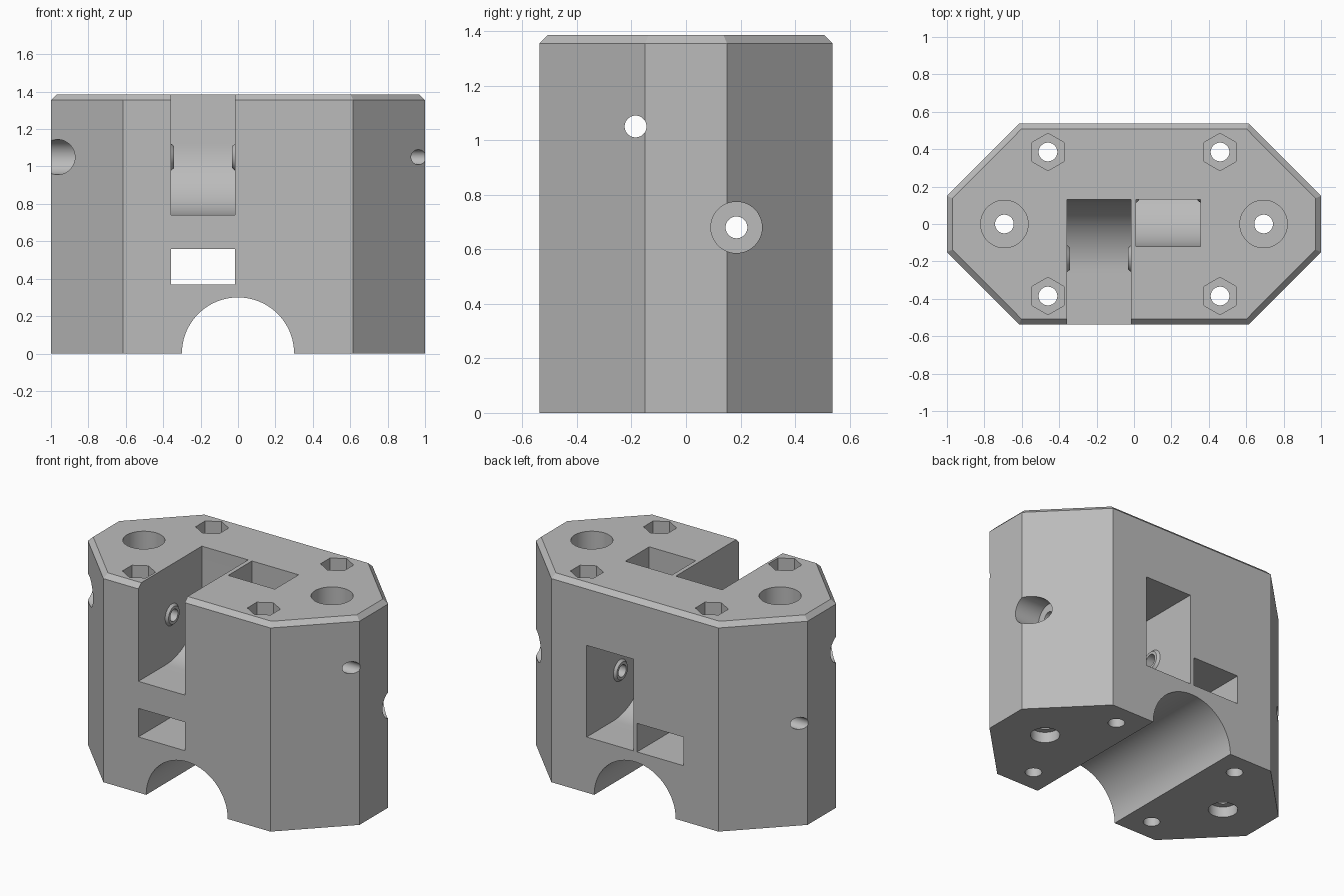
import bpy, bmesh
from math import sin, cos, pi, radians
from mathutils import Vector

if "Cube" in bpy.data.objects:
    bpy.data.objects.remove(bpy.data.objects["Cube"])

H = 1.385
grey = bpy.data.materials.new("light_grey")
grey.use_nodes = True
colour = (0.5, 0.5, 0.5, 1)
grey.diffuse_color = colour
grey.node_tree.nodes["Principled BSDF"].inputs["Base Color"].default_value = colour

PLACE = {
    "x": lambda p, t: Vector((t, p[0], p[1])),
    "y": lambda p, t: Vector((p[0], t, p[1])),
    "z": lambda p, t: Vector((p[0], p[1], t)),
}


def arc(u, v, r, start, end, n):
    angles = [radians(start + (end - start) * i / n) for i in range(n + 1)]
    return [(u + r * cos(a), v + r * sin(a)) for a in angles]


def circle(u, v, r, n=48, turn=0):
    return arc(u, v, r, turn, turn + 360, n)[:-1]


def loft(name, axis, a, b, pts_a, pts_b=None):
    """Closed solid between two outlines placed along an axis."""
    bm = bmesh.new()
    lo = [bm.verts.new(PLACE[axis](p, a)) for p in pts_a]
    hi = [bm.verts.new(PLACE[axis](p, b)) for p in (pts_b or pts_a)]
    bm.faces.new(lo)
    bm.faces.new(hi)
    for i in range(len(lo)):
        j = (i + 1) % len(lo)
        bm.faces.new((lo[i], lo[j], hi[j], hi[i]))
    bmesh.ops.recalc_face_normals(bm, faces=bm.faces)
    mesh = bpy.data.meshes.new(name)
    bm.to_mesh(mesh)
    bm.free()
    ob = bpy.data.objects.new(name, mesh)
    bpy.context.collection.objects.link(ob)
    mesh.materials.append(grey)
    return ob


def combine(body, tool, operation="DIFFERENCE"):
    """Apply a boolean and discard the tool."""
    tool.hide_render = True
    mod = body.modifiers.new(tool.name, "BOOLEAN")
    mod.operation, mod.object, mod.solver = operation, tool, "EXACT"
    bpy.context.view_layer.objects.active = body
    bpy.ops.object.modifier_apply(modifier=mod.name)
    bpy.data.objects.remove(tool)


# Eight-sided block with a chamfered top rim
quarter = [(1, 0.15), (0.615, 0.537)]
outline = quarter + [(-x, y) for x, y in reversed(quarter)]
outline += [(-x, -y) for x, y in outline]
body = loft("block", "z", 0, H, outline)
bm = bmesh.new()
bm.from_mesh(body.data)
rim = [e for e in bm.edges if all(v.co.z > H - 0.01 for v in e.verts)]
bmesh.ops.bevel(bm, geom=rim, offset=0.03, segments=1, affect="EDGES")
bm.to_mesh(body.data)
bm.free()

# Round groove under the block
combine(body, loft("groove", "y", -1, 1, circle(0, 0, 0.3, 96)))

# Front slot, open at the top, with a curved floor
front = [(-0.8, 0.74)] + arc(-0.25, 1.12, 0.38, -90, 0, 24) + [(0.13, 1.6), (-0.8, 1.6)]
combine(body, loft("front_slot", "x", -0.357, -0.016, front))

# Rear chute from the top opening down to the back window
rear = [(0.8, 0.37)] + arc(0.26, 0.75, 0.38, 270, 180, 24)
rear += [(-0.12, 1.6), (0.13, 1.6), (0.13, 0.98), (0.8, 0.98)]
combine(body, loft("rear_chute", "x", 0.012, 0.355, rear))

# Straight passage below the front slot
passage = [(-0.357, 0.37), (-0.016, 0.37), (-0.016, 0.56), (-0.357, 0.56)]
combine(body, loft("passage", "y", -1, 1, passage))

# Axles: tapered bosses on the channel walls, cross bore and head recess
for side, y, z, walls in ((-1, -0.185, 1.05, (-0.357, -0.016)),
                          (1, 0.185, 0.68, (0.012, 0.355))):
    for wall, inward in zip(walls, (1, -1)):
        boss = loft("boss", "x", wall - inward * 0.008, wall + inward * 0.016,
                    circle(y, z, 0.078), circle(y, z, 0.058))
        combine(body, boss, "UNION")
    combine(body, loft("axle_bore", "x", -1.2, 1.2, circle(y, z, 0.04)))
    combine(body, loft("head_recess", "x", side * 0.82, side * 1.2, circle(y, z, 0.094)))

# Vertical bolt holes: hexagonal corner sockets, round end recesses
for sx in (-1, 1):
    for y in (-0.385, 0.385):
        x = sx * 0.46
        combine(body, loft("corner_bore", "z", -0.2, 1.6, circle(x, y, 0.05)))
        combine(body, loft("hex_socket", "z", H - 0.12, 1.6, circle(x, y, 0.1, 6, 30)))
    x = sx * 0.693
    combine(body, loft("end_bore", "z", -0.2, 1.6, circle(x, 0, 0.05)))
    combine(body, loft("top_recess", "z", H - 0.22, 1.6, circle(x, 0, 0.127)))
    combine(body, loft("bottom_recess", "z", -0.2, 0.07, circle(x, 0, 0.088)))

# Smooth curves, sharp edges
bpy.ops.object.select_all(action="DESELECT")
body.select_set(True)
bpy.context.view_layer.objects.active = body
bpy.ops.object.shade_smooth_by_angle(angle=radians(25))
